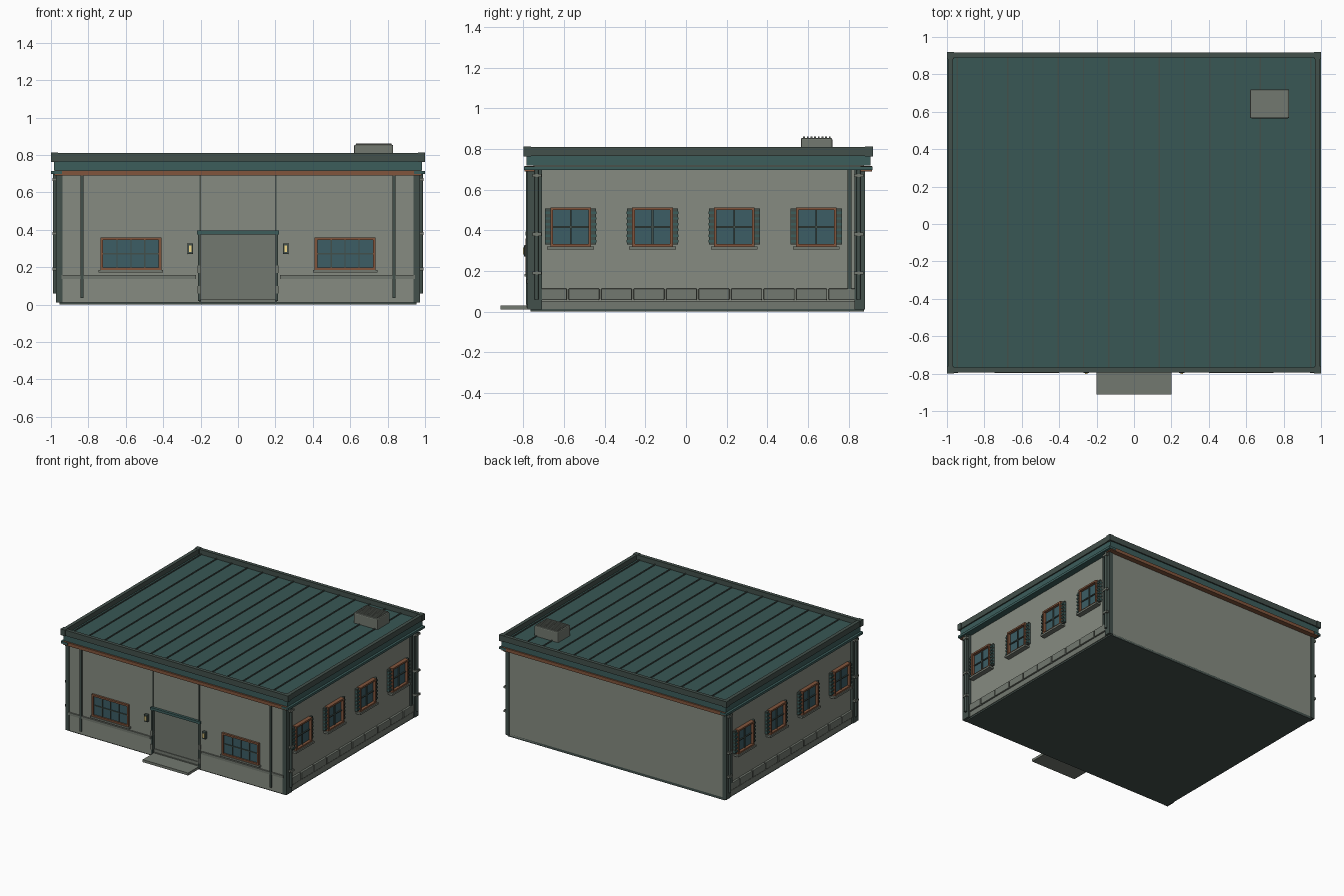
import bpy, bmesh
from mathutils import Matrix, Vector

if "Cube" in bpy.data.objects:
    bpy.data.objects.remove(bpy.data.objects["Cube"])


def mat(name, r, g, b):
    m = bpy.data.materials.new(name)
    m.diffuse_color = (r, g, b, 1)
    m.use_nodes = True
    m.node_tree.nodes["Principled BSDF"].inputs["Base Color"].default_value = m.diffuse_color
    return m


WALL = mat("plaster", 0.24, 0.26, 0.22)
TRIM = mat("grey_trim", 0.17, 0.19, 0.16)
DARK = mat("dark_metal", 0.055, 0.08, 0.07)
TEAL = mat("teal_metal", 0.045, 0.11, 0.105)
ROOF = mat("roof_sheet", 0.04, 0.095, 0.09)
COPPER = mat("copper", 0.22, 0.09, 0.045)
GLASS = mat("glass", 0.045, 0.11, 0.13)
LAMP = mat("lamp_glow", 0.9, 0.7, 0.25)


def boxes(name, parts, material, mirror=False, bevel=0):
    """One object from boxes given as (x0, x1, y0, y1, z0, z1)."""
    bm = bmesh.new()
    for x0, x1, y0, y1, z0, z1 in parts:
        c = Vector((x0 + x1, y0 + y1, z0 + z1)) / 2
        size = (x1 - x0, y1 - y0, z1 - z0, 1)
        bmesh.ops.create_cube(bm, size=1, matrix=Matrix.Translation(c) @ Matrix.Diagonal(size))
    me = bpy.data.meshes.new(name)
    bm.to_mesh(me)
    bm.free()
    ob = bpy.data.objects.new(name, me)
    bpy.context.collection.objects.link(ob)
    me.materials.append(material)
    if mirror:
        ob.modifiers.new("mirror", 'MIRROR')
    if bevel:
        b = ob.modifiers.new("bevel", 'BEVEL')
        b.width, b.segments = bevel, 2
    return ob


def ring(x, y0, y1, z0, z1, t):
    """Four boxes around a rectangular plan."""
    return [(-x, x, y0, y0 + t, z0, z1), (-x, x, y1 - t, y1, z0, z1),
            (-x, -x + t, y0 + t, y1 - t, z0, z1), (x - t, x, y0 + t, y1 - t, z0, z1)]


def frame(a0, a1, z0, z1, t):
    """Upright frame as (a0, a1, z0, z1) rectangles."""
    return [(a0, a1, z0, z0 + t), (a0, a1, z1 - t, z1),
            (a0, a0 + t, z0 + t, z1 - t), (a1 - t, a1, z0 + t, z1 - t)]


def front(rects, y0, y1):
    return [(a, b, y0, y1, c, d) for a, b, c, d in rects]


def side(rects, x0, x1):
    return [(x0, x1, a, b, c, d) for a, b, c, d in rects]


# Main body
boxes("floor_slab", [(-0.955, 0.955, -0.765, 0.875, 0, 0.02)], DARK)
boxes("building_body", [(-0.95, 0.95, -0.75, 0.875, 0.01, 0.75)], WALL)
boxes("front_wall_panel", [(0.206, 0.94, -0.775, -0.74, 0.01, 0.70)], WALL, True)
boxes("front_wall_centre", [(-0.203, 0.203, -0.771, -0.74, 0.39, 0.70)], WALL)

# Roof with standing seams, parapet and cornice bands
boxes("roof_sheet", [(-0.98, 0.98, -0.78, 0.90, 0.735, 0.772)], ROOF)
boxes("roof_seams", [(i * 0.135 - 0.004, i * 0.135 + 0.004, -0.77, 0.89, 0.77, 0.779)
                     for i in range(-7, 8)], DARK)
boxes("parapet", ring(0.995, -0.795, 0.917, 0.765, 0.81, 0.028), DARK)
boxes("parapet_corners", [(0.962, 1.0, y, y + 0.038, 0.763, 0.812)
                          for y in (-0.80, 0.882)], DARK, True)
boxes("fascia", ring(0.985, -0.785, 0.907, 0.718, 0.767, 0.05), TEAL)
boxes("cornice_front_back", [(-0.98, 0.98, -0.795, -0.745, 0.69, 0.716),
                             (-0.98, 0.98, 0.86, 0.915, 0.69, 0.716)], COPPER)
boxes("side_gutter", [(0.94, 1.0, -0.797, 0.917, 0.697, 0.715)], TEAL, True)

# Rooftop vent unit with slats
boxes("roof_unit", [(0.62, 0.83, 0.565, 0.72, 0.765, 0.855)], TRIM, bevel=0.008)
boxes("roof_unit_slats", [(0.63, 0.82, 0.577 + i * 0.018, 0.586 + i * 0.018, 0.85, 0.861)
                          for i in range(8)], TRIM)

# Entrance
boxes("door_panel", [(-0.2, 0.2, -0.762, -0.74, 0.05, 0.38)], TRIM)
boxes("door_sill", [(-0.2, 0.2, -0.772, -0.74, 0.01, 0.035),
                    (-0.2, 0.2, -0.767, -0.74, 0.035, 0.06)], TRIM)
boxes("door_jamb", [(0.2, 0.214, -0.785, -0.74, 0.02, 0.378)], DARK, True)
boxes("door_hinges", [(0.2, 0.217, -0.788, -0.75, z, z + 0.04) for z in (0.17, 0.06)], TRIM, True)
boxes("door_head", [(-0.218, 0.218, -0.791, -0.74, 0.375, 0.395)], TEAL)
boxes("wall_joint", [(0.201, 0.207, -0.78, -0.75, 0.395, 0.69)], DARK, True)
boxes("door_step", [(-0.2, 0.2, -0.912, -0.76, 0.01, 0.03)], TRIM)
boxes("lamp_body", [(0.24, 0.27, -0.797, -0.77, 0.27, 0.328)], DARK, True, 0.004)
boxes("lamp_lens", [(0.248, 0.262, -0.801, -0.79, 0.282, 0.315)], LAMP, True)

# Front wall ledge, base boards and thin pilasters
boxes("front_ledge", [(0.225, 0.945, -0.785, -0.76, 0.138, 0.158)], TRIM, True)
boxes("front_base", [(0.217, 0.943, -0.778, -0.76, 0.01, 0.138)], WALL, True)
boxes("front_pilaster", [(0.826, 0.843, -0.787, -0.76, 0.035, 0.69)], DARK, True)

# Front windows
boxes("front_window_glass", [(0.415, 0.73, -0.779, -0.76, 0.19, 0.355)], GLASS, True)
boxes("front_window_frame", front(frame(0.41, 0.735, 0.185, 0.36, 0.014), -0.791, -0.76),
      COPPER, True)
bars = [(0.424, 0.721, 0.269, 0.276)]
bars += [(0.5725 + k * 0.074 - 0.003, 0.5725 + k * 0.074 + 0.003, 0.199, 0.346) for k in (-1, 0, 1)]
boxes("front_window_bars", front(bars, -0.785, -0.77), DARK, True)
boxes("front_window_sill", [(0.40, 0.745, -0.796, -0.76, 0.172, 0.186)], TRIM, True)

# Side windows with louvred shutters, the same on both sides
glass, frames, bars, shutters, slats, sills = [], [], [], [], [], []
for i in range(4):
    c = -0.568 + i * 0.403
    glass.append((c - 0.095, c + 0.095, 0.325, 0.508))
    frames += frame(c - 0.1, c + 0.1, 0.32, 0.513, 0.013)
    bars += [(c - 0.087, c + 0.087, 0.412, 0.42), (c - 0.004, c + 0.004, 0.333, 0.50)]
    sills.append((c - 0.115, c + 0.115, 0.306, 0.321))
    for s in (-1, 1):
        m = c + s * 0.113
        shutters.append((m - 0.013, m + 0.013, 0.33, 0.508))
        slats += [(m - 0.014, m + 0.014, 0.34 + k * 0.028, 0.352 + k * 0.028) for k in range(6)]
boxes("side_window_glass", side(glass, 0.94, 0.96), GLASS, True)
boxes("side_window_frame", side(frames, 0.94, 0.982), COPPER, True)
boxes("side_window_bars", side(bars, 0.94, 0.968), DARK, True)
boxes("side_shutters", side(shutters, 0.94, 0.967), DARK, True)
boxes("side_shutter_slats", side(slats, 0.94, 0.974), TEAL, True)
boxes("side_window_sill", side(sills, 0.94, 0.99), TRIM, True)

# Side plinth with a course of stone blocks
boxes("side_plinth", [(0.94, 0.96, -0.72, 0.86, 0.012, 0.052)], TRIM, True)
boxes("side_blocks", [(0.94, 0.967, -0.738 + i * 0.16, -0.586 + i * 0.16, 0.057, 0.113)
                      for i in range(10)], TRIM, True, 0.004)

# Corner posts, clips and the thin rear side strip
boxes("corner_posts", [(0.938, 0.972, -0.78, -0.708, 0.01, 0.70),
                       (0.938, 0.972, 0.83, 0.88, 0.01, 0.70)], DARK, True)
boxes("side_pilaster", [(0.94, 0.966, 0.795, 0.814, 0.07, 0.70)], DARK, True)
boxes("post_clips", [(0.934, 0.992, y, y + 0.045, z - 0.008, z + 0.008)
                     for y in (-0.755, 0.828) for z in (0.19, 0.38, 0.67)], TRIM, True)

# Round downpipes
for s, n in ((-1, "left"), (1, "right")):
    for y, k in ((-0.735, "front"), (0.85, "rear")):
        bpy.ops.mesh.primitive_cylinder_add(vertices=12, radius=0.01, depth=0.64,
                                            location=(s * 0.98, y, 0.38))
        ob = bpy.context.object
        ob.name = f"downpipe_{k}_{n}"
        ob.data.materials.append(DARK)
        bpy.ops.object.shade_smooth_by_angle()
